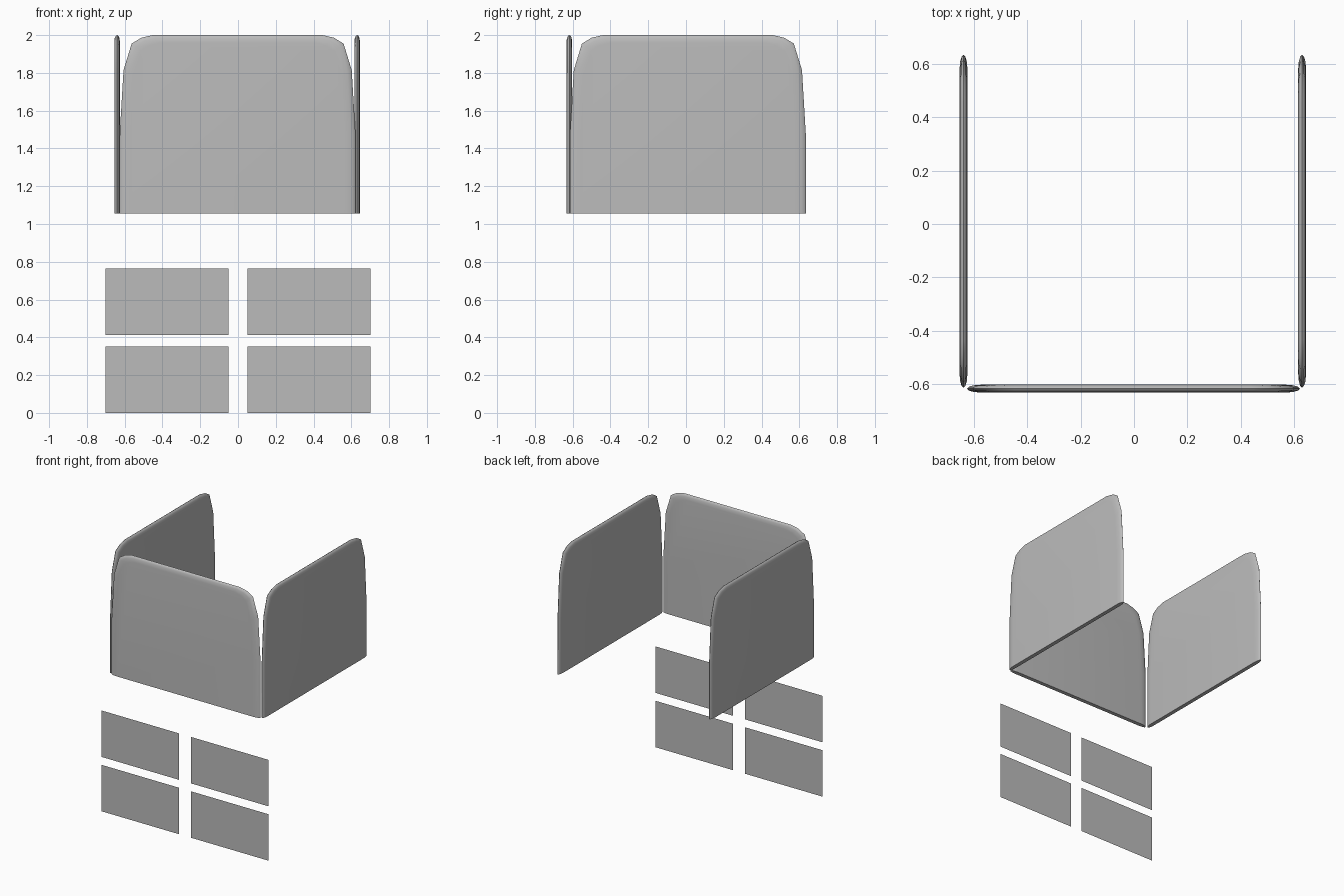
import bpy, bmesh, math
from mathutils import Matrix, Vector

cube = bpy.data.objects.get("Cube")
if cube:
    bpy.data.objects.remove(cube, do_unlink=True)

# Single plain grey
grey = bpy.data.materials.new("plain_grey")
grey.use_nodes = True
colour = (0.5, 0.5, 0.5, 1)
grey.diffuse_color = colour
grey.node_tree.nodes["Principled BSDF"].inputs["Base Color"].default_value = colour

BASE, TOP, HALF = 1.055, 2.0, 0.625
# Right half of the panel outline, from the bottom corner to the top edge
OUTLINE = [(HALF, BASE), (0.624, 1.48), (0.604, 1.815), (0.561, 1.955),
           (0.51, 1.986), (0.45, TOP)]
# Rounded rim: side inset, top inset, distance from the middle plane
RIM = [(0.055, 0.04, 0.015), (0.025, 0.015, 0.0125), (0.007, 0.004, 0.007)]


def add_object(name, bm):
    bmesh.ops.recalc_face_normals(bm, faces=bm.faces)
    mesh = bpy.data.meshes.new(name)
    bm.to_mesh(mesh)
    bm.free()
    mesh.materials.append(grey)
    obj = bpy.data.objects.new(name, mesh)
    bpy.context.collection.objects.link(obj)
    return obj


def panel(name, centre, turn):
    """Upright panel with rounded shoulders, a soft rim and a flat bottom."""
    bm = bmesh.new()
    levels = [(s, t, -d) for s, t, d in RIM] + [(0, 0, 0)]
    levels += [(s, t, d) for s, t, d in reversed(RIM)]
    rings = []
    for side, top, depth in levels:
        sx = 1 - side / HALF
        sz = 1 - top / (TOP - BASE)
        half = [(x * sx, BASE + (z - BASE) * sz) for x, z in OUTLINE]
        loop = half + [(-x, z) for x, z in reversed(half)]
        rings.append([bm.verts.new((x, depth, z)) for x, z in loop])
    for a, b in zip(rings, rings[1:]):
        for i in range(len(a)):
            j = (i + 1) % len(a)
            bm.faces.new((a[i], a[j], b[j], b[i]))
    bm.faces.new(rings[0])
    bm.faces.new(rings[-1])
    bm.transform(Matrix.Translation(Vector(centre)) @ Matrix.Rotation(turn, 4, "Z"))
    obj = add_object(name, bm)
    bpy.ops.object.select_all(action="DESELECT")
    obj.select_set(True)
    bpy.context.view_layer.objects.active = obj
    bpy.ops.object.shade_smooth_by_angle(angle=math.radians(50))


# Three standing panels, open at the back
panel("front_panel", (-0.002, -0.618, 0), 0)
panel("left_panel", (0.631, 0.01, 0), math.pi / 2)
panel("right_panel", (-0.64, 0.01, 0), -math.pi / 2)


def plate(name, x, z, width=0.652, height=0.352, y=-0.635):
    """Thin flat rectangle facing the front."""
    bm = bmesh.new()
    corners = [(-1, -1), (1, -1), (1, 1), (-1, 1)]
    bm.faces.new([bm.verts.new((x + i * width / 2, y, z + k * height / 2))
                  for i, k in corners])
    obj = add_object(name, bm)
    # Turn the face towards the front
    if obj.data.polygons[0].normal.y > 0:
        obj.data.flip_normals()


# Four plates below the panels
for side, x in (("left", 0.375), ("right", -0.375)):
    for row, z in (("lower", 0.176), ("upper", 0.588)):
        plate(f"{row}_{side}_plate", x, z)
